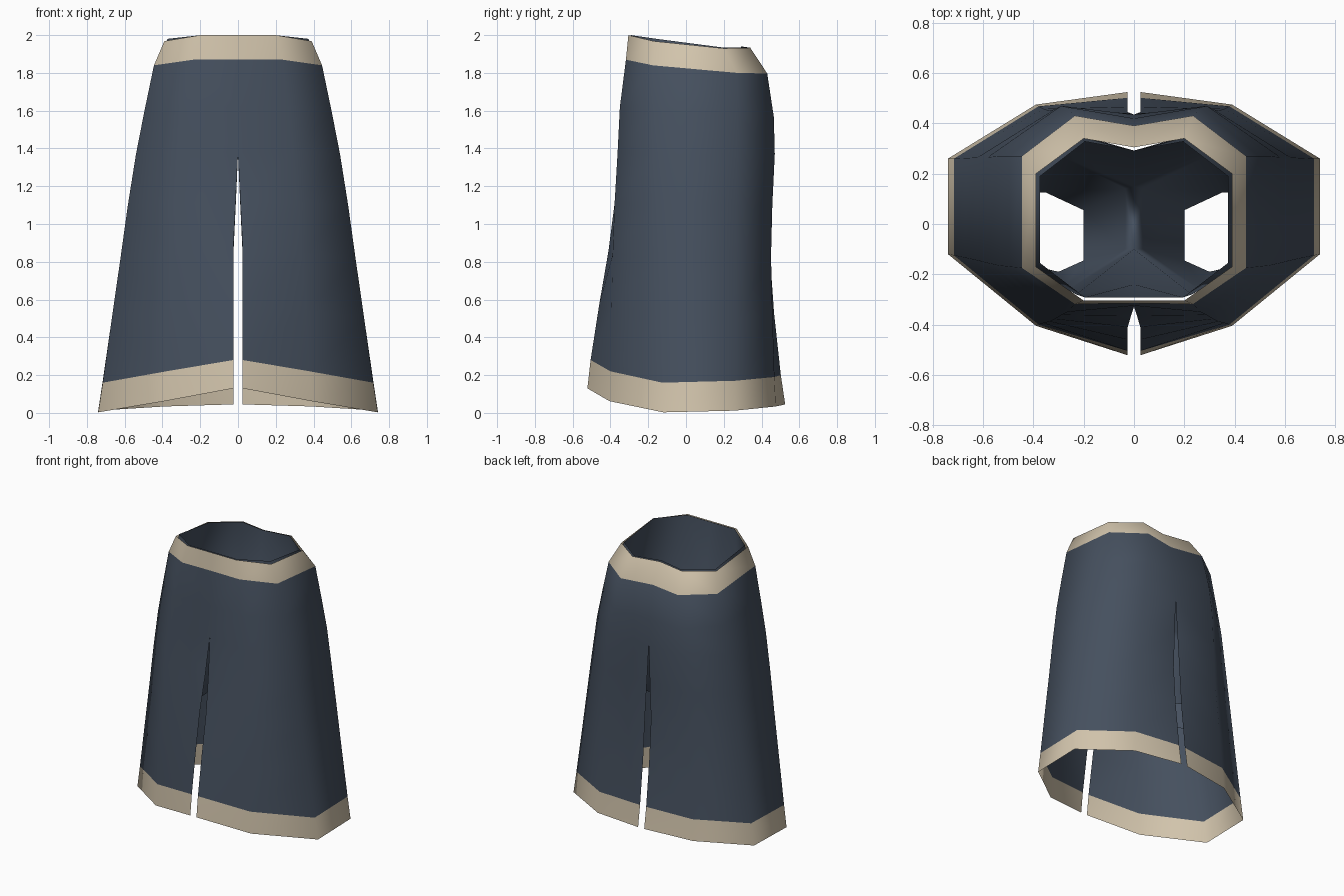
import bpy
import bmesh

old_cube = bpy.data.objects.get("Cube")
if old_cube:
    bpy.data.objects.remove(old_cube, do_unlink=True)


def make_material(name, colour):
    material = bpy.data.materials.new(name)
    material.use_nodes = True
    material.diffuse_color = (*colour, 1)
    shader = material.node_tree.nodes["Principled BSDF"]
    shader.inputs["Base Color"].default_value = (*colour, 1)
    shader.inputs["Roughness"].default_value = 0.8
    return material


navy = make_material("navy cloth", (0.06, 0.08, 0.113))
cream = make_material("cream trim", (0.64, 0.55, 0.41))


def half_garment(name, rings, closed_from, trim_rows, materials):
    """Skin one half from rings that run from centre back to centre front, then mirror it.
    Rings from closed_from downwards are joined across the inner leg."""
    mesh = bpy.data.meshes.new(name)
    bm = bmesh.new()
    rows = [[bm.verts.new(point) for point in ring] for ring in rings]
    for index, (upper, lower) in enumerate(zip(rows, rows[1:])):
        count = len(upper)
        spans = count if index >= closed_from else count - 1
        for column in range(spans):
            following = (column + 1) % count
            face = bm.faces.new((upper[column], lower[column],
                                 lower[following], upper[following]))
            face.smooth = True
            face.material_index = 1 if index in trim_rows else 0
    bm.to_mesh(mesh)
    bm.free()
    for material in materials:
        mesh.materials.append(material)
    garment = bpy.data.objects.new(name, mesh)
    bpy.context.collection.objects.link(garment)
    mirror = garment.modifiers.new("Mirror", "MIRROR")
    mirror.use_axis[0] = True
    mirror.merge_threshold = 0.002
    return garment


def shell_ring(centre_x, panel_x, side_x, back_y, side_y, front_y, heights):
    """Six points: centre back, back panel, two side points, front panel, centre front."""
    back, side_back, side_front, front = heights
    return [
        (centre_x, back_y[0], back),
        (panel_x, back_y[1], (back * 2 + side_back) / 3),
        (side_x, side_y[0], side_back),
        (side_x, side_y[1], side_front),
        (panel_x, front_y[1], front[1]),
        (centre_x, front_y[0], front[0]),
    ]


# Outer shell with waistband, front and back slits and flared hems
shell_rings = [
    shell_ring(0, 0.2, 0.39, (0.305, 0.34), (0.2, -0.17), (-0.305, -0.305),
               (1.935, 1.93, 1.968, (2.0, 2.0))),
    shell_ring(0, 0.235, 0.445, (0.39, 0.43), (0.27, -0.175), (-0.315, -0.318),
               (1.795, 1.8, 1.84, (1.87, 1.87))),
    shell_ring(0, 0.265, 0.495, (0.42, 0.465), (0.27, -0.17), (-0.325, -0.35),
               (1.56, 1.58, 1.6, (1.62, 1.62))),
    shell_ring(0, 0.29, 0.54, (0.435, 0.47), (0.27, -0.165), (-0.33, -0.362),
               (1.37, 1.37, 1.37, (1.38, 1.38))),
    shell_ring(0.012, 0.315, 0.583, (0.44, 0.457), (0.265, -0.155), (-0.365, -0.378),
               (1.1, 1.1, 1.1, (1.12, 1.11))),
    shell_ring(0.025, 0.335, 0.622, (0.445, 0.45), (0.265, -0.145), (-0.41, -0.388),
               (0.83, 0.82, 0.82, (0.86, 0.84))),
    shell_ring(0.025, 0.36, 0.668, (0.466, 0.458), (0.262, -0.135), (-0.46, -0.394),
               (0.53, 0.5, 0.5, (0.57, 0.54))),
    shell_ring(0.025, 0.38, 0.716, (0.502, 0.468), (0.26, -0.125), (-0.505, -0.4),
               (0.2, 0.17, 0.16, (0.28, 0.22))),
    shell_ring(0.025, 0.39, 0.74, (0.525, 0.475), (0.26, -0.12), (-0.522, -0.405),
               (0.045, 0.012, 0.003, (0.13, 0.062))),
]
half_garment("outer_shell", shell_rings, len(shell_rings), {0, len(shell_rings) - 2},
             (navy, cream))

# Inner lining: short trunks hanging inside the waistband
lining_rings = [
    [(0, 0.292, 1.94), (0.195, 0.328, 1.935), (0.374, 0.19, 1.935),
     (0.374, -0.155, 1.98), (0.195, -0.292, 2.0), (0, -0.292, 2.0)],
    [(0, 0.25, 1.65), (0.24, 0.36, 1.65), (0.45, 0.24, 1.65),
     (0.45, -0.16, 1.65), (0.23, -0.28, 1.65), (0, -0.24, 1.65)],
    [(0, 0.15, 1.38), (0.28, 0.3, 1.35), (0.49, 0.22, 1.35),
     (0.49, -0.15, 1.35), (0.26, -0.26, 1.35), (0, -0.1, 1.38)],
    [(0.035, 0.14, 1.25), (0.29, 0.27, 1.22), (0.51, 0.2, 1.22),
     (0.51, -0.15, 1.22), (0.27, -0.24, 1.22), (0.035, -0.1, 1.25)],
    [(0.2, 0.055, 0.82), (0.35, 0.125, 0.82), (0.56, 0.12, 0.82),
     (0.56, -0.13, 0.82), (0.3, -0.19, 0.82), (0.2, -0.145, 0.82)],
]
lining = half_garment("inner_lining", lining_rings, 2, set(), (navy,))

# Crotch gusset: bridge between the two legs across the centre line
mesh = lining.data
bm = bmesh.new()
bm.from_mesh(mesh)
bmesh.ops.recalc_face_normals(bm, faces=bm.faces)
bm.to_mesh(mesh)
bm.free()
